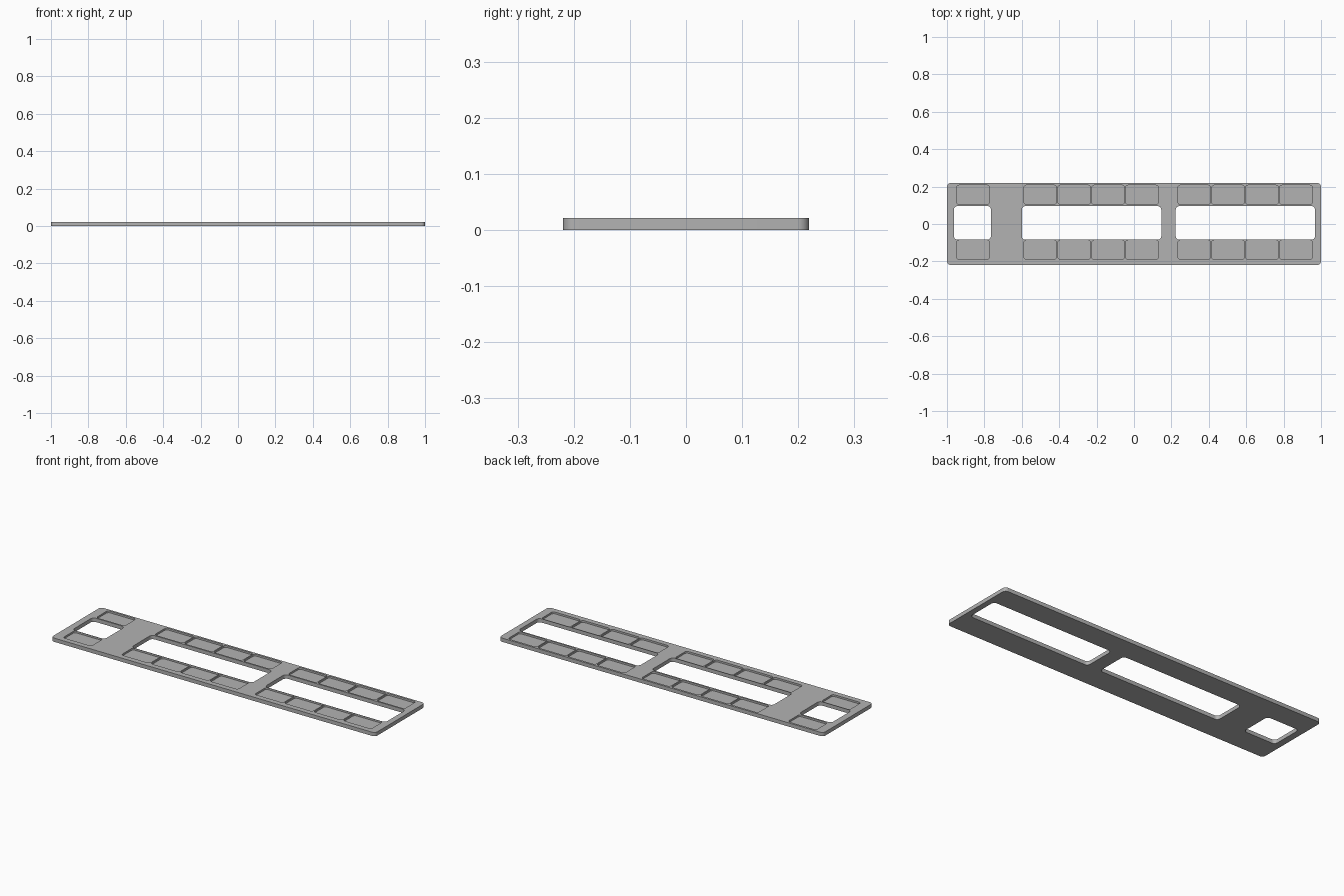
import bpy, bmesh, math

if "Cube" in bpy.data.objects:
    bpy.data.objects.remove(bpy.data.objects["Cube"])

THICK = 0.021
FLOOR = 0.011

grey = bpy.data.materials.new("grey")
grey.use_nodes = True
colour = (0.45, 0.45, 0.45, 1)
grey.diffuse_color = colour
grey.node_tree.nodes["Principled BSDF"].inputs["Base Color"].default_value = colour


def rounded_slab(name, x0, x1, y0, y1, z0, z1, radius, steps=6):
    """Rectangle with rounded corners, extruded from z0 to z1."""
    corners = [(x1 - radius, y1 - radius), (x0 + radius, y1 - radius),
               (x0 + radius, y0 + radius), (x1 - radius, y0 + radius)]
    bm = bmesh.new()
    ring = []
    for quarter, (cx, cy) in enumerate(corners):
        for i in range(steps + 1):
            a = (quarter + i / steps) * math.pi / 2
            ring.append(bm.verts.new((cx + radius * math.cos(a), cy + radius * math.sin(a), z0)))
    base = bm.faces.new(ring)
    top = bmesh.ops.extrude_face_region(bm, geom=[base])["geom"]
    for v in top:
        if isinstance(v, bmesh.types.BMVert):
            v.co.z = z1
    bmesh.ops.recalc_face_normals(bm, faces=bm.faces[:])
    mesh = bpy.data.meshes.new(name)
    bm.to_mesh(mesh)
    bm.free()
    mesh.materials.append(grey)
    obj = bpy.data.objects.new(name, mesh)
    bpy.context.collection.objects.link(obj)
    return obj


# Flat base plate
plate = rounded_slab("base_plate", -1, 1, -0.219, 0.219, 0, THICK, 0.02)
cutters = []

# Through openings: one short, two long
for x0, x1 in [(-0.963, -0.765), (-0.6, 0.146), (0.223, 0.968)]:
    cutters.append(rounded_slab("opening_cutter", x0, x1, -0.084, 0.096, -0.1, 0.1, 0.02))

# Shallow pockets in two rows beside the openings
PITCH, WIDTH = 0.1815, 0.175
for start, count in [(-0.948, 1), (-0.589, 4), (0.234, 4)]:
    for i in range(count):
        x = start + i * PITCH
        for y0, y1 in [(-0.189, -0.0865), (0.105, 0.2075)]:
            cutters.append(rounded_slab("pocket_cutter", x, x + WIDTH, y0, y1, FLOOR, 0.1, 0.014))

# Cut everything out, then drop the cutters
bpy.context.view_layer.objects.active = plate
plate.select_set(True)
for cutter in cutters:
    cutter.select_set(False)
    cut = plate.modifiers.new("cut", "BOOLEAN")
    cut.operation = "DIFFERENCE"
    cut.solver = "EXACT"
    cut.object = cutter
    bpy.ops.object.modifier_apply(modifier=cut.name)
    bpy.data.objects.remove(cutter)

bpy.ops.object.shade_smooth_by_angle(angle=math.radians(30))
